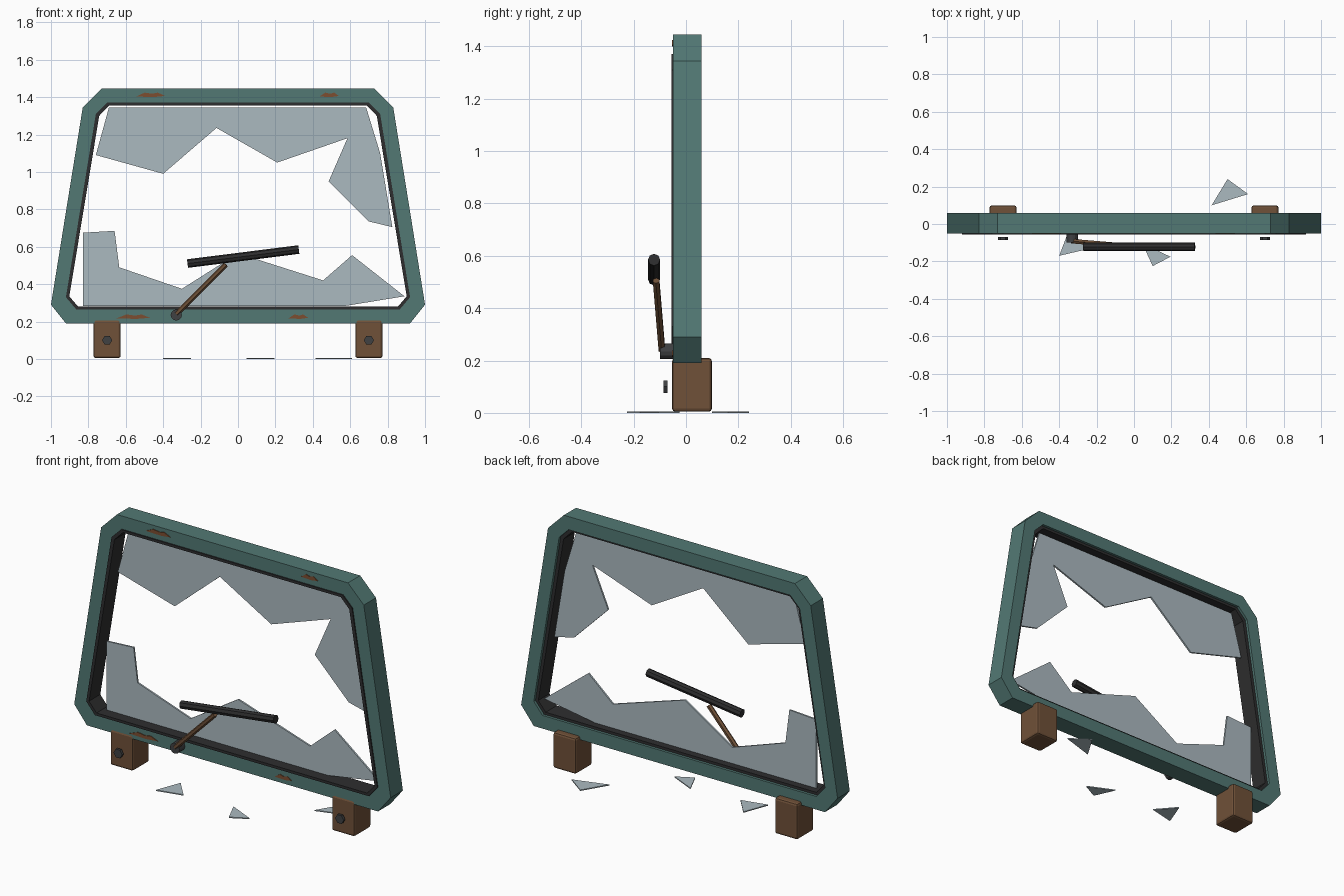
import bpy, bmesh, math
from mathutils import Vector

if "Cube" in bpy.data.objects:
    bpy.data.objects.remove(bpy.data.objects["Cube"])


def material(name, r, g, b):
    m = bpy.data.materials.new(name)
    m.use_nodes = True
    m.diffuse_color = (r, g, b, 1)
    m.node_tree.nodes["Principled BSDF"].inputs["Base Color"].default_value = (r, g, b, 1)
    return m


TEAL = material("teal paint", 0.085, 0.19, 0.175)
RUBBER = material("black rubber", 0.027, 0.027, 0.028)
GLASS = material("pale glass", 0.41, 0.49, 0.53)
BROWN = material("rusty bracket", 0.16, 0.082, 0.04)
RUST = material("rust chip", 0.2, 0.075, 0.03)
STEEL = material("dark steel", 0.05, 0.052, 0.055)


def finish(name, bm, mat, bevel=0):
    bmesh.ops.recalc_face_normals(bm, faces=bm.faces)
    me = bpy.data.meshes.new(name)
    bm.to_mesh(me)
    bm.free()
    ob = bpy.data.objects.new(name, me)
    bpy.context.collection.objects.link(ob)
    me.materials.append(mat)
    if bevel:
        mod = ob.modifiers.new("Bevel", 'BEVEL')
        mod.width, mod.segments = bevel, 2
    return ob


def ring(name, outer, inner, y0, y1, mat):
    """Closed frame between two mirrored half outlines."""
    bm = bmesh.new()
    loops = []
    for half, y in ((outer, y0), (inner, y0), (inner, y1), (outer, y1)):
        pts = half + [(-x, z) for x, z in reversed(half)]
        loops.append([bm.verts.new((x, y, z)) for x, z in pts])
    n = len(loops[0])
    for a in range(4):
        p, q = loops[a], loops[(a + 1) % 4]
        for i in range(n):
            j = (i + 1) % n
            bm.faces.new((p[i], p[j], q[j], q[i]))
    return finish(name, bm, mat)


def plate(name, pts, depth, mat):
    """Thin extruded polygon from 3D points."""
    bm = bmesh.new()
    face = bm.faces.new([bm.verts.new(p) for p in pts])
    new = bmesh.ops.extrude_face_region(bm, geom=[face])["geom"]
    bmesh.ops.translate(bm, vec=depth,
                        verts=[v for v in new if isinstance(v, bmesh.types.BMVert)])
    return finish(name, bm, mat)


def rod(name, a, b, radius, sides, mat):
    a, b = Vector(a), Vector(b)
    bm = bmesh.new()
    bmesh.ops.create_cone(bm, cap_ends=True, segments=sides, radius1=radius,
                          radius2=radius, depth=(b - a).length)
    ob = finish(name, bm, mat)
    ob.rotation_mode = 'QUATERNION'
    ob.rotation_quaternion = (b - a).to_track_quat('Z', 'Y')
    ob.location = (a + b) / 2
    return ob


# Chamfered frame and the rubber seal lining it
outer = [(0.73, 1.445), (0.83, 1.345), (1.0, 0.29), (0.92, 0.19)]
seal_out = [(0.70, 1.37), (0.76, 1.31), (0.92, 0.33), (0.865, 0.265)]
seal_in = [(0.688, 1.355), (0.742, 1.3), (0.902, 0.335), (0.855, 0.28)]
ring("window_frame", outer, seal_out, -0.05, 0.06, TEAL)
ring("rubber_seal", seal_out, seal_in, -0.056, 0.045, RUBBER)

# Broken glass left in the frame
upper = [(-0.69, 1.345), (0.685, 1.345), (0.76, 1.1), (0.825, 0.705), (0.7, 0.735),
         (0.485, 0.95), (0.585, 1.18), (0.21, 1.05), (-0.115, 1.235),
         (-0.4, 0.99), (-0.58, 1.04), (-0.76, 1.09)]
lower = [(-0.83, 0.283), (-0.83, 0.675), (-0.66, 0.685), (-0.635, 0.49),
         (-0.3, 0.375), (0, 0.565), (0.455, 0.42), (0.61, 0.555),
         (0.89, 0.335), (0.57, 0.283)]
for name, pts in (("upper_glass", upper), ("lower_glass", lower)):
    plate(name, [(x, 0, z) for x, z in pts], (0, 0.01, 0), GLASS)

# Fallen shards on the ground
shards = [[(-0.4, -0.17), (-0.25, -0.135), (-0.345, -0.025)],
          [(0.1, -0.225), (0.195, -0.175), (0.045, -0.105)],
          [(0.415, 0.1), (0.61, 0.16), (0.5, 0.24)]]
for i, tri in enumerate(shards):
    plate(f"fallen_shard_{i + 1}", [(x, y, 0) for x, y in tri], (0, 0, 0.006), GLASS)

# Mounting brackets and hex bolts
for side, s in (("left", 1), ("right", -1)):
    bm = bmesh.new()
    bmesh.ops.create_cube(bm, size=1)
    bmesh.ops.scale(bm, vec=(0.145, 0.152, 0.205), verts=bm.verts)
    block = finish(f"{side}_bracket", bm, BROWN, 0.012)
    block.location = (0.7 * s, 0.023, 0.107)
    bolt = rod(f"{side}_bolt", (0.7 * s, -0.07, 0.1), (0.7 * s, -0.085, 0.1), 0.027, 6, STEEL)
    bolt.rotation_quaternion = Vector((0, -1, 0)).to_track_quat('Z', 'X')

# Wiper pivot, arm and blade
rod("wiper_pivot", (-0.33, -0.05, 0.235), (-0.33, -0.1, 0.235), 0.03, 12, STEEL)
rod("wiper_arm", (-0.33, -0.092, 0.24), (-0.065, -0.114, 0.505), 0.014, 6, BROWN)
rod("wiper_blade", (-0.27, -0.122, 0.51), (0.325, -0.122, 0.585), 0.023, 8, RUBBER)

# Rust chips on the frame front
for i, (x0, x1, z) in enumerate(((-0.545, -0.39, 1.4), (0.435, 0.54, 1.4),
                                 (-0.65, -0.47, 0.214), (0.27, 0.375, 0.214))):
    w = x1 - x0
    chip = [(x0, z + 0.003), (x0 + w * 0.3, z + 0.024), (x0 + w * 0.55, z + 0.018),
            (x0 + w * 0.75, z + 0.024), (x1, z + 0.006), (x0 + w * 0.6, z)]
    plate(f"rust_chip_{i + 1}", [(x, -0.049, h) for x, h in chip], (0, -0.005, 0), RUST)
